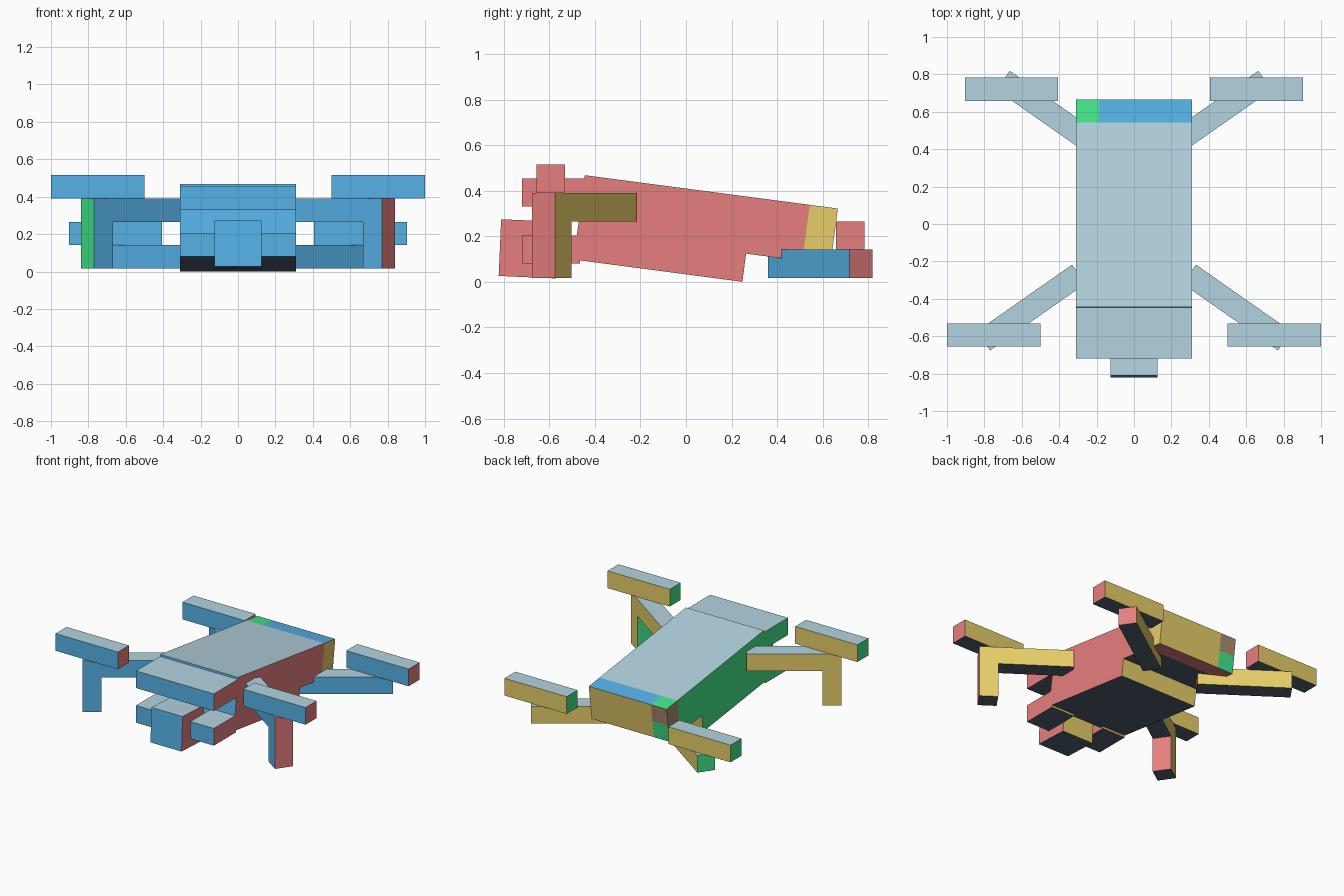
import bpy, bmesh, math
from mathutils import Matrix, Vector

cube = bpy.data.objects.get("Cube")
if cube:
    bpy.data.objects.remove(cube, do_unlink=True)

U = 0.0622  # block unit shared by every part


def linear(c):
    c /= 255
    return c / 12.92 if c <= 0.04045 else ((c + 0.055) / 1.055) ** 2.4


PALETTE = {
    "pale_blue": (180, 212, 225), "slate": (83, 97, 116),
    "blue": (91, 188, 244), "yellow": (248, 221, 114),
    "red": (244, 134, 134), "green": (67, 232, 141),
    "brown": (176, 140, 115),
}
NAMES = list(PALETTE)
MATS = []
for name, rgb in PALETTE.items():
    m = bpy.data.materials.new(name)
    m.use_nodes = True
    col = tuple(linear(c) for c in rgb) + (1,)
    m.diffuse_color = col
    m.node_tree.nodes["Principled BSDF"].inputs["Base Color"].default_value = col
    MATS.append(m)


def side_colour(n):
    """One colour for each direction a block face points to."""
    axis = max(range(3), key=lambda i: abs(n[i]))
    pairs = (("red", "green"), ("yellow", "blue"), ("pale_blue", "slate"))
    return pairs[axis][0 if n[axis] > 0 else 1]


def box(name, lo, hi, matrix=Matrix(), cuts=(), rule=None):
    """Block between two corners, optionally cut, coloured and then placed."""
    lo, hi = Vector(lo), Vector(hi)
    bm = bmesh.new()
    bmesh.ops.create_cube(bm, size=1)
    size = hi - lo
    bmesh.ops.transform(bm, verts=bm.verts,
                        matrix=Matrix.Translation((lo + hi) / 2) @ Matrix.Diagonal((*size, 1)))
    for co, no in cuts:
        bmesh.ops.bisect_plane(bm, geom=bm.verts[:] + bm.edges[:] + bm.faces[:],
                               plane_co=co, plane_no=no)
    bm.normal_update()
    rot = matrix.to_3x3()
    for f in bm.faces:
        colour = rule(f.calc_center_median(), f.normal) if rule else None
        f.material_index = NAMES.index(colour or side_colour(rot @ f.normal))
    bm.transform(matrix)
    me = bpy.data.meshes.new(name)
    bm.to_mesh(me)
    bm.free()
    for m in MATS:
        me.materials.append(m)
    ob = bpy.data.objects.new(name, me)
    bpy.context.collection.objects.link(ob)
    return ob


# Tilted body, hung from its top front edge
W = 5 * U
tilt = Matrix.Translation((0, -0.444, 0.468)) @ Matrix.Rotation(math.radians(-7.5), 4, "X")
TAIL, CORNER, MID = 16 * U, -3 * U, -2 * U


def tail_rule(c, n):
    """Patchwork colours on the rear end of the body."""
    if c.y < TAIL:
        return None
    corner = c.x < CORNER
    if n.z > 0.5:
        return "green" if corner else "blue"
    if n.z < -0.5:
        return "red"
    if n.x > 0.5:
        return "yellow"
    if n.x < -0.5:
        return "brown"
    if corner:
        return "brown" if c.z > MID else "green"
    return "yellow"


box("upper_body", (-W, 0, -4 * U), (W, 18 * U, 0), tilt,
    [((0, TAIL, 0), (0, 1, 0)), ((CORNER, 0, 0), (1, 0, 0)), ((0, 0, MID), (0, 0, 1))],
    tail_rule)
box("lower_body", (-W, 0, -6 * U), (W, 12 * U, -4 * U), tilt)

# Nose: overhanging slab, two prongs and a hanging camera block
box("nose_slab", (-W, -0.72, 0.33), (W, -0.44, 0.454))
for side, x in (("right", -W), ("left", 2 * U)):
    box(side + "_nose_prong", (x, -0.72, 0.08), (x + 3 * U, -0.465, 0.204))
box("camera_block", (-2 * U,) * 3, (2 * U,) * 3,
    Matrix.Translation((0, -0.692, 0.145)) @ Matrix.Rotation(math.radians(-2.5), 4, "X"))

# Diagonal arms, front legs and rotor bars on both sides
for side, s in (("left", 1), ("right", -1)):
    for end, e, tip, z in (("front", -1, (0.805, -0.625), 0.266), ("rear", 1, (0.7, 0.768), 0.017)):
        angle = math.radians(35 * e)
        if s < 0:
            angle = -angle
        place = Matrix.Translation((s * tip[0], tip[1], z)) @ Matrix.Rotation(angle, 4, "Z")

        def limb(name, length, low, high):
            xs = sorted((0, -s * length))
            box(name, (xs[0], -U, low), (xs[1], U, high), place)

        limb(f"{end}_{side}_arm", 10 * U, 0, 2 * U)
        if end == "front":
            limb(f"{end}_{side}_leg", 2 * U, -4 * U, 0)
        rx, ry = (0.75, -0.593) if end == "front" else (0.655, 0.72)
        top = z + 2 * U
        box(f"{end}_{side}_rotor", (s * rx - 4 * U, ry - U, top), (s * rx + 4 * U, ry + U, top + 2 * U))
